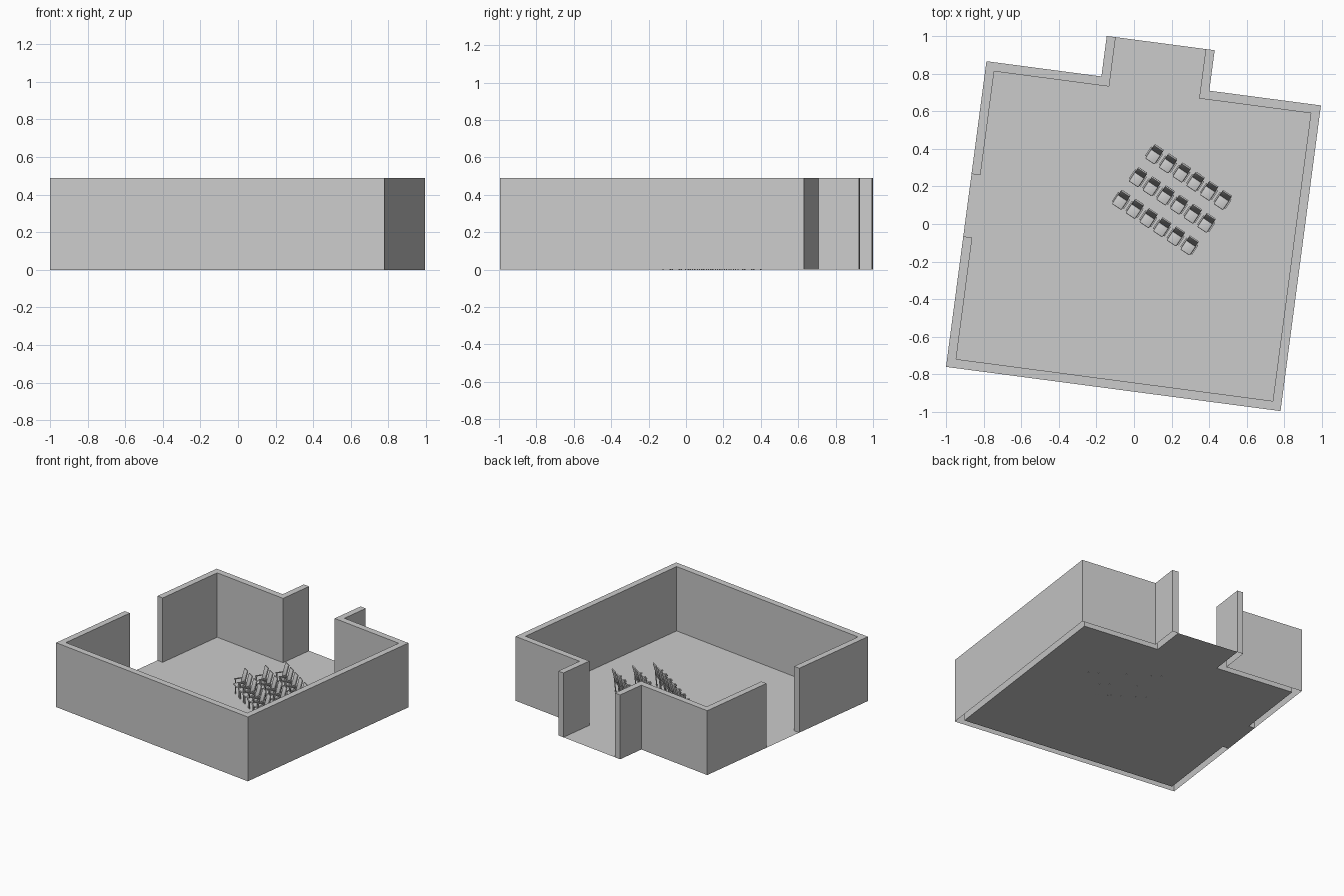
import bpy, bmesh, math
from mathutils import Matrix, Vector

cube = bpy.data.objects.get("Cube")
if cube:
    bpy.data.objects.remove(cube, do_unlink=True)

grey = bpy.data.materials.new("plain_grey")
grey.use_nodes = True
COLOUR = (0.6, 0.6, 0.6, 1)
grey.diffuse_color = COLOUR
grey.node_tree.nodes["Principled BSDF"].inputs["Base Color"].default_value = COLOUR

# Room plan, measured from its front left corner
W, D, T, H = 1.795, 1.64, 0.048, 0.49
PORCH_L, PORCH_R, PORCH_END = 0.617, 1.196, 1.857
GAP_LOW, GAP_HIGH = 0.70, 1.035
ROOM = Matrix.Translation((-1, -0.76, 0)) @ Matrix.Rotation(math.radians(-7.53), 4, 'Z')


def add_object(name, bm):
    mesh = bpy.data.meshes.new(name)
    bm.to_mesh(mesh)
    bm.free()
    mesh.materials.append(grey)
    ob = bpy.data.objects.new(name, mesh)
    bpy.context.collection.objects.link(ob)
    return ob


def plan_shape(name, outline, height=0):
    """Flat outline, or an upright shell open at the bottom."""
    bm = bmesh.new()
    top = [bm.verts.new((x, y, height)) for x, y in outline]
    bm.faces.new(top)
    if height:
        low = [bm.verts.new((x, y, 0)) for x, y in outline]
        for i in range(len(top)):
            j = (i + 1) % len(top)
            bm.faces.new((low[i], low[j], top[j], top[i]))
    bm.transform(ROOM)
    return add_object(name, bm)


# Walls on both sides of the two openings
plan_shape("main_wall", [
    (0, GAP_LOW), (0, 0), (W, 0), (W, D), (PORCH_R, D), (PORCH_R, PORCH_END),
    (PORCH_R - T, PORCH_END), (PORCH_R - T, D - T), (W - T, D - T),
    (W - T, T), (T, T), (T, GAP_LOW)], H)
plan_shape("corner_wall", [
    (0, GAP_HIGH), (T, GAP_HIGH), (T, D - T), (PORCH_L + T, D - T),
    (PORCH_L + T, PORCH_END), (PORCH_L, PORCH_END), (PORCH_L, D), (0, D)], H)

# Floor reaching out through both openings
plan_shape("floor", [
    (T, T), (W - T, T), (W - T, D - T), (PORCH_R - T, D - T),
    (PORCH_R - T, PORCH_END), (PORCH_L + T, PORCH_END), (PORCH_L + T, D - T),
    (T, D - T), (T, GAP_HIGH), (0, GAP_HIGH), (0, GAP_LOW), (T, GAP_LOW)])


def add_box(bm, size, place, tilt=0, bevel=0):
    """Box tilted about x, with optional rounded edges."""
    part = bmesh.new()
    bmesh.ops.create_cube(part, size=1, matrix=Matrix.Diagonal((*size, 1)))
    if bevel:
        bmesh.ops.bevel(part, geom=part.edges[:], offset=bevel, segments=2,
                        profile=0.5, affect='EDGES')
    part.transform(Matrix.Translation(place) @ Matrix.Rotation(tilt, 4, 'X'))
    temp = bpy.data.meshes.new("part")
    part.to_mesh(temp)
    part.free()
    bm.from_mesh(temp)
    bpy.data.meshes.remove(temp)


# One chair facing -y: cushions, armrests and legs
bm = bmesh.new()
add_box(bm, (0.06, 0.062, 0.014), (0, -0.01, 0.08), -0.06, 0.005)
add_box(bm, (0.058, 0.01, 0.105), (0, 0.033, 0.138), -0.26, 0.004)
for side in (-1, 1):
    add_box(bm, (0.008, 0.055, 0.006), (side * 0.034, -0.002, 0.115))
    add_box(bm, (0.006, 0.006, 0.115), (side * 0.034, -0.02, 0.058))
    add_box(bm, (0.006, 0.006, 0.118), (side * 0.034, 0.022, 0.058), -0.1)
    add_box(bm, (0.006, 0.045, 0.006), (side * 0.034, 0.002, 0.076))
add_box(bm, (0.068, 0.006, 0.006), (0, 0.018, 0.076))
chair = add_object("chair", bm)
bpy.context.view_layer.objects.active = chair
chair.select_set(True)
bpy.ops.object.shade_smooth_by_angle(angle=math.radians(40))

# Three rows of six chairs
ROW_TURN = math.radians(-33.7)
STEP = Vector((math.cos(ROW_TURN), math.sin(ROW_TURN), 0)) * 0.0875
ROW_STARTS = [(0.107, 0.367), (0.02, 0.245), (-0.07, 0.125)]
for row, (x, y) in enumerate(ROW_STARTS):
    for seat in range(6):
        ob = chair
        if row or seat:
            ob = bpy.data.objects.new("chair", chair.data)
            bpy.context.collection.objects.link(ob)
        ob.name = f"chair_row{row + 1}_{seat + 1}"
        ob.location = Vector((x, y, 0)) + STEP * seat
        ob.rotation_euler.z = ROW_TURN
